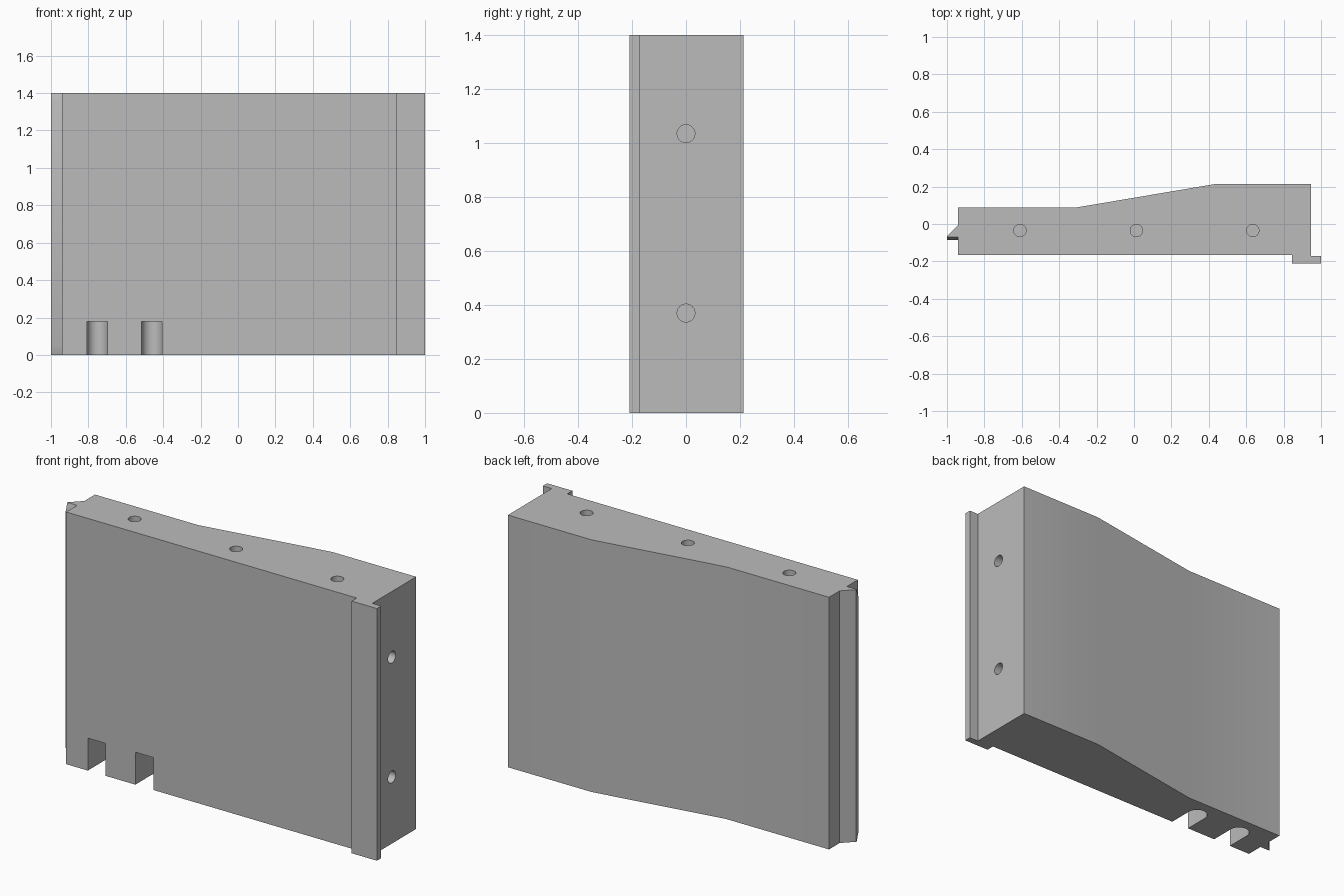
import bpy, bmesh, math

cube = bpy.data.objects.get("Cube")
if cube:
    bpy.data.objects.remove(cube, do_unlink=True)

HEIGHT = 1.4

grey = bpy.data.materials.new("plain_grey")
grey.use_nodes = True
grey.diffuse_color = (0.5, 0.5, 0.5, 1)
bsdf = next(n for n in grey.node_tree.nodes if n.type == 'BSDF_PRINCIPLED')
bsdf.inputs["Base Color"].default_value = (0.5, 0.5, 0.5, 1)
bsdf.inputs["Roughness"].default_value = 0.6


def loft(name, sections):
    """Skin a closed solid through (z, outline) sections."""
    bm = bmesh.new()
    rings = [[bm.verts.new((x, y, z)) for x, y in outline] for z, outline in sections]
    for low, high in zip(rings, rings[1:]):
        n = len(low)
        for i in range(n):
            j = (i + 1) % n
            bm.faces.new((low[i], low[j], high[j], high[i]))
    bm.faces.new(rings[0])
    bm.faces.new(rings[-1])
    bmesh.ops.recalc_face_normals(bm, faces=bm.faces)
    mesh = bpy.data.meshes.new(name)
    bm.to_mesh(mesh)
    bm.free()
    mesh.materials.append(grey)
    obj = bpy.data.objects.new(name, mesh)
    bpy.context.collection.objects.link(obj)
    return obj


def activate(obj):
    bpy.ops.object.select_all(action='DESELECT')
    obj.select_set(True)
    bpy.context.view_layer.objects.active = obj


def cut(target, cutter):
    cutter.hide_render = True
    mod = target.modifiers.new("cut", 'BOOLEAN')
    mod.operation = 'DIFFERENCE'
    mod.solver = 'EXACT'
    mod.object = cutter
    activate(target)
    bpy.ops.object.modifier_apply(modifier=mod.name)
    bpy.data.objects.remove(cutter, do_unlink=True)


def dowel(location, rotation=(0, 0, 0)):
    bpy.ops.mesh.primitive_cylinder_add(vertices=40, radius=0.033, depth=0.3,
                                        location=location, rotation=rotation)
    obj = bpy.context.object
    obj.data.materials.append(grey)
    return obj


# Panel body with a tapering back and a lip on the left front corner
outline = [(-0.94, -0.165), (0.845, -0.165), (0.845, -0.21), (1.0, -0.21),
           (1.0, -0.172), (0.945, -0.172), (0.945, 0.213), (0.43, 0.213),
           (-0.31, 0.088), (-0.94, 0.088)]
panel = loft("panel_body", [(0, outline), (HEIGHT, outline)])

# Dowel holes in the top and in the left side
for x in (-0.61, 0.013, 0.635):
    cut(panel, dowel((x, -0.035, HEIGHT)))
for z in (0.37, 1.035):
    cut(panel, dowel((0.945, 0, z), (0, math.pi / 2, 0)))

# Round-ended notches in the bottom front edge
for x in (-0.752, -0.46):
    r, steps = 0.055, 24
    slot = [(x - r, -0.3), (x + r, -0.3)]
    slot += [(x + r * math.cos(math.pi * i / steps),
              -0.025 + r * math.sin(math.pi * i / steps)) for i in range(steps + 1)]
    cut(panel, loft("notch_cutter", [(-0.1, slot), (0.18, slot)]))


# Wedge tongue along the right edge, with its front bevelled at both ends
def wedge(front):
    return [(-0.94, -0.005), (-1.0, -0.065), (-1.0, front), (-0.94, front)]


tongue = loft("edge_tongue", [(0, wedge(-0.069)), (0.05, wedge(-0.085)),
                              (HEIGHT - 0.05, wedge(-0.085)), (HEIGHT, wedge(-0.069))])

for part in (panel, tongue):
    activate(part)
    bpy.ops.object.shade_smooth_by_angle(angle=math.radians(30))
